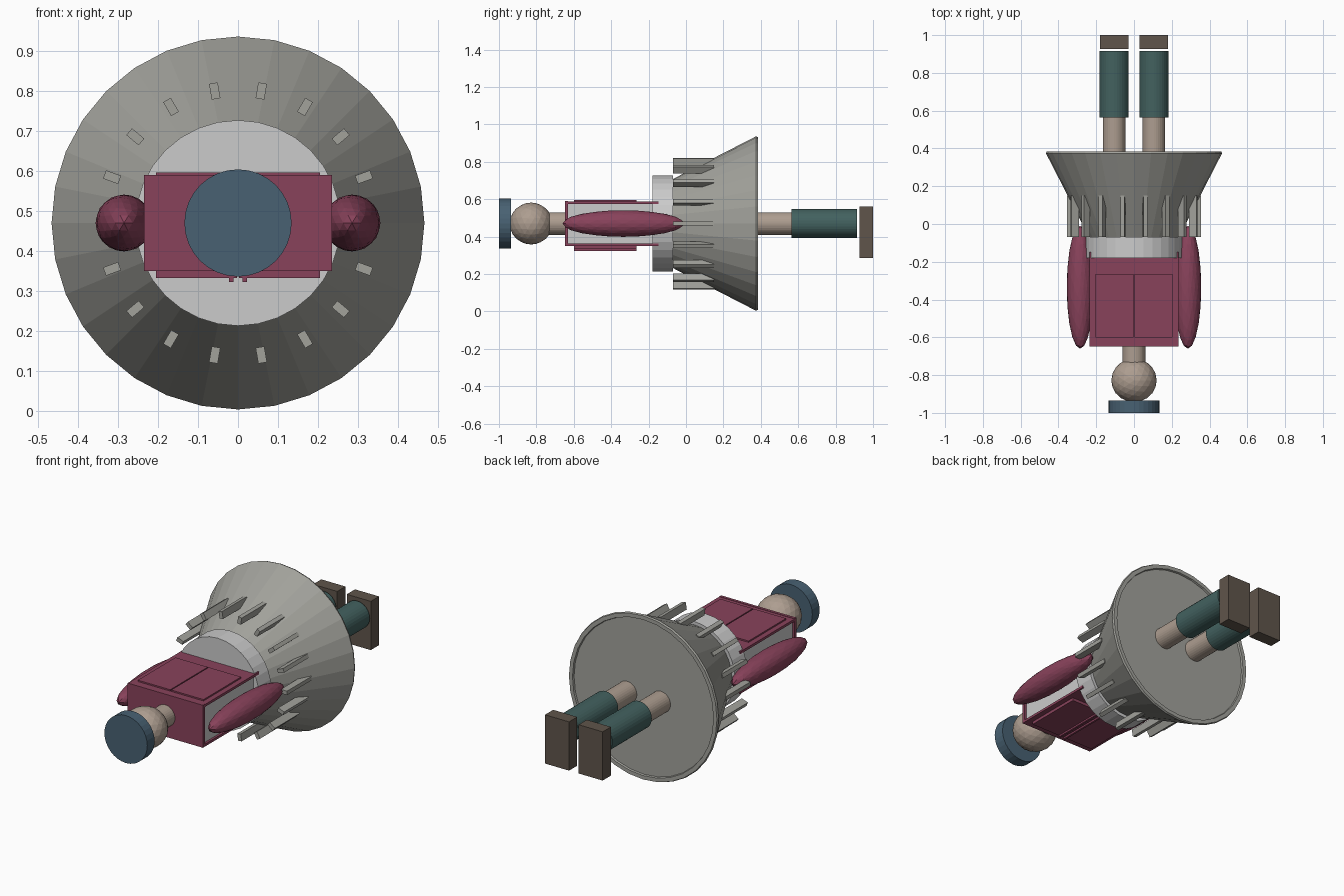
import bpy, bmesh, math
from mathutils import Matrix, Vector

if "Cube" in bpy.data.objects:
    bpy.data.objects.remove(bpy.data.objects["Cube"])

CZ = 0.47  # height of the body axis


def material(name, rgb):
    m = bpy.data.materials.new(name)
    m.diffuse_color = (*rgb, 1)
    m.use_nodes = True
    m.node_tree.nodes["Principled BSDF"].inputs["Base Color"].default_value = m.diffuse_color
    return m


PINK = material("plum_cloth", (0.25, 0.055, 0.105))
SKIN = material("beige", (0.42, 0.34, 0.28))
BLUE = material("blue", (0.065, 0.12, 0.17))
TEAL = material("teal", (0.055, 0.12, 0.115))
BROWN = material("brown", (0.115, 0.09, 0.07))
WARM = material("warm_grey", (0.36, 0.36, 0.33))


def finish(name, bm, mat=None):
    me = bpy.data.meshes.new(name)
    bmesh.ops.recalc_face_normals(bm, faces=bm.faces)
    bm.to_mesh(me)
    bm.free()
    ob = bpy.data.objects.new(name, me)
    bpy.context.collection.objects.link(ob)
    if mat:
        me.materials.append(mat)
    return ob


def add_box(bm, lo, hi, spin=Matrix()):
    lo, hi = Vector(lo), Vector(hi)
    mat = spin @ Matrix.Translation((lo + hi) / 2) @ Matrix.Diagonal((*(hi - lo), 1))
    bmesh.ops.create_cube(bm, size=1, matrix=mat)


def box(name, lo, hi, mat=None):
    bm = bmesh.new()
    add_box(bm, lo, hi)
    return finish(name, bm, mat)


def lathe(name, profile, mat=None, x=0, sides=32):
    """Revolve (y, radius) points round the body axis; ends are capped."""
    bm = bmesh.new()
    rings = []
    for y, r in profile:
        rings.append([bm.verts.new((x + r * math.sin(i * math.tau / sides), y,
                                    CZ + r * math.cos(i * math.tau / sides)))
                      for i in range(sides)])
    for a, b in zip(rings, rings[1:]):
        for i in range(sides):
            j = (i + 1) % sides
            bm.faces.new((a[i], a[j], b[j], b[i]))
    bm.faces.new(rings[0])
    bm.faces.new(rings[-1])
    return finish(name, bm, mat)


def ellipsoid(name, centre, radii, mat):
    bm = bmesh.new()
    bmesh.ops.create_icosphere(bm, subdivisions=3, radius=1,
                               matrix=Matrix.Translation(centre) @ Matrix.Diagonal((*radii, 1)))
    return finish(name, bm, mat)


# Head, neck and flat cap
lathe("cap", [(-1.0, 0.134), (-0.935, 0.134)], BLUE)
ellipsoid("head", (0, -0.828, CZ), (0.12, 0.115, 0.112), SKIN)
lathe("neck", [(-0.75, 0.06), (-0.63, 0.06)], SKIN)

# Torso core with cloth plates on the end, top and bottom
box("torso_core", (-0.222, -0.64, 0.36), (0.222, -0.1, 0.58))
box("collar_plate", (-0.235, -0.648, 0.35), (0.235, -0.632, 0.59), PINK)
box("chest_plate", (-0.235, -0.648, 0.574), (0.235, -0.148, 0.588), PINK)
box("back_plate", (-0.235, -0.648, 0.35), (0.235, -0.148, 0.364), PINK)

# Raised panels, split down the middle
for s, side in ((-1, "left"), (1, "right")):
    xs = sorted((s * 0.003, s * 0.205))
    box("chest_panel_" + side, (xs[0], -0.6, 0.58), (xs[1], -0.265, 0.596), PINK)
    box("back_panel_" + side, (xs[0], -0.6, 0.333), (xs[1], -0.265, 0.355), PINK)
    xs = sorted((s * 0.011, s * 0.022))
    box("back_trim_" + side, (xs[0], -0.6, 0.323), (xs[1], -0.265, 0.335), PINK)

# Waist ring and flared skirt with a raised hem
lathe("waist_ring", [(-0.18, 0.257), (-0.07, 0.257)])
lathe("skirt", [(-0.07, 0.238), (0.374, 0.466), (0.384, 0.462), (0.384, 0.44), (0.374, 0.437)], WARM)

# Ring of fins round the skirt
bm = bmesh.new()
axis = Matrix.Translation((0, 0, CZ))
for i in range(18):
    spin = axis @ Matrix.Rotation(math.radians(10 + 20 * i), 4, 'Y')
    add_box(bm, (-0.011, -0.07, 0.315), (0.011, 0.15, 0.355), spin)
finish("skirt_fins", bm, WARM)

# Arms, legs, boots and feet
for s, side in ((-1, "left"), (1, "right")):
    ellipsoid("arm_" + side, (s * 0.285, -0.335, CZ), (0.071, 0.325, 0.071), PINK)
    lathe("leg_" + side, [(0.37, 0.06), (0.6, 0.06)], SKIN, s * 0.105)
    lathe("boot_" + side, [(0.565, 0.077), (0.915, 0.077)], TEAL, s * 0.105)
    box("foot_" + side, (s * 0.105 - 0.075, 0.927, 0.285), (s * 0.105 + 0.075, 1.0, 0.56), BROWN)
